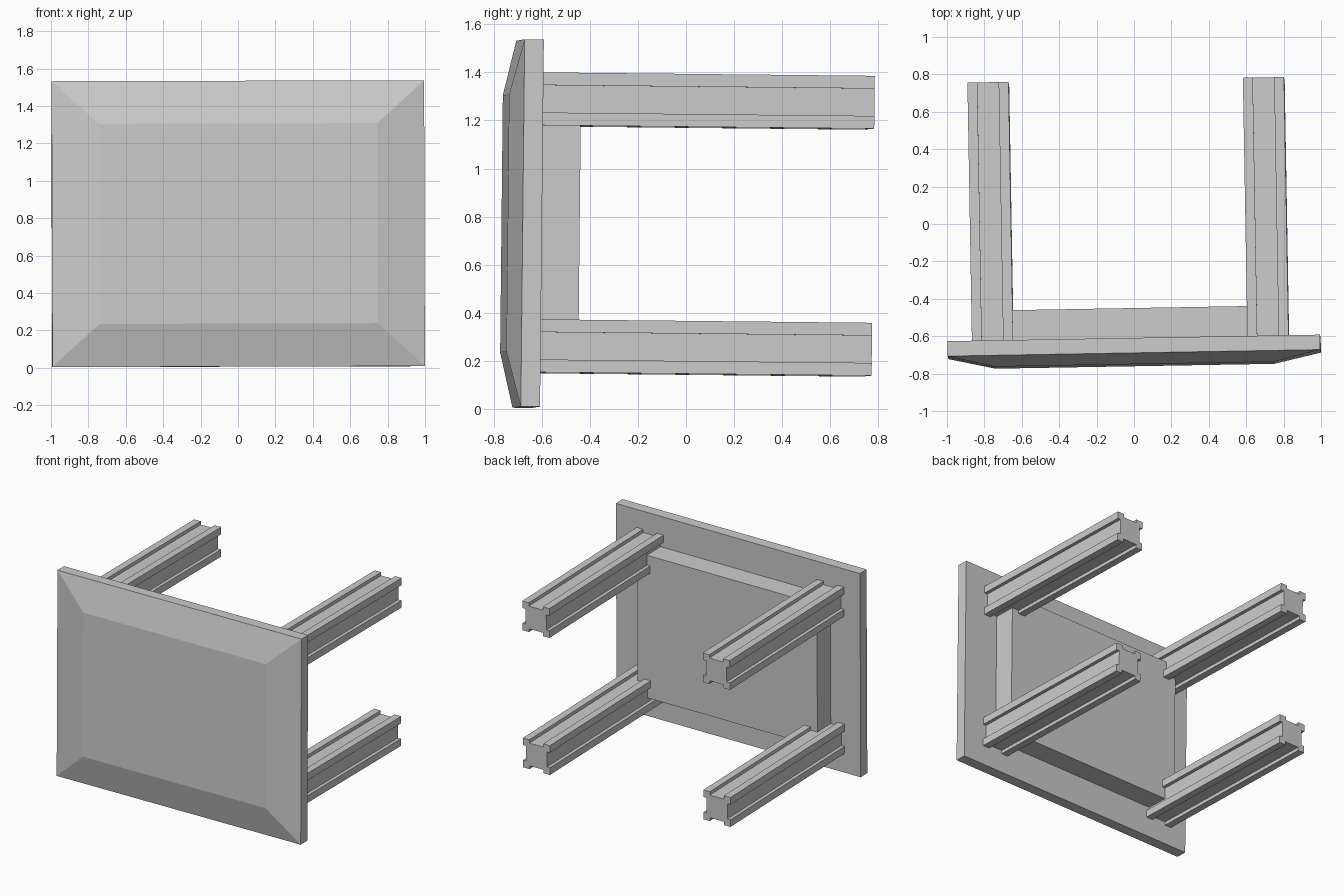
import bpy, bmesh, math
from mathutils import Matrix, Vector, Euler

if "Cube" in bpy.data.objects:
    bpy.data.objects.remove(bpy.data.objects["Cube"])

grey = bpy.data.materials.new("plain grey")
grey.diffuse_color = (0.6, 0.6, 0.6, 1)
grey.use_nodes = True
grey.node_tree.nodes["Principled BSDF"].inputs["Base Color"].default_value = grey.diffuse_color

# Whole table leans slightly about the back centre of its top
PIVOT = Vector((0, -0.617, 0.77))
TILT = Euler((math.radians(-0.6), math.radians(-0.15), math.radians(1.0))).to_matrix().to_4x4()
PLACE = Matrix.Translation(PIVOT) @ TILT


def loft(name, rings):
    """Join equal-length rings of (x, y, z) points and cap both ends."""
    bm = bmesh.new()
    loops = [[bm.verts.new(p) for p in ring] for ring in rings]
    n = len(loops[0])
    for a, b in zip(loops, loops[1:]):
        for i in range(n):
            j = (i + 1) % n
            bm.faces.new((a[i], a[j], b[j], b[i]))
    bm.faces.new(loops[0])
    bm.faces.new(loops[-1])
    bmesh.ops.recalc_face_normals(bm, faces=bm.faces)
    mesh = bpy.data.meshes.new(name)
    bm.to_mesh(mesh)
    bm.free()
    mesh.materials.append(grey)
    obj = bpy.data.objects.new(name, mesh)
    bpy.context.collection.objects.link(obj)
    obj.matrix_world = PLACE
    return obj


def rect(hx, hz, y, cx=0):
    return [(cx + sx * hx, y, sz * hz) for sx, sz in ((-1, -1), (1, -1), (1, 1), (-1, 1))]


# Table top: flat slab with a wide chamfer on its outer face
loft("table_top", [rect(0.996, 0.764, 0), rect(0.996, 0.764, -0.08), rect(0.745, 0.535, -0.138)])

# Solid apron block under the top, ending at the leg centres
loft("apron", [rect(0.735, 0.535, -0.002, -0.018), rect(0.735, 0.535, 0.162, -0.018)])

# Legs: square section with a shallow groove along each side
H, G, D = 0.11, 0.057, 0.025
quarter = [(H, H), (G, H), (G, H - D), (-G, H - D), (-G, H)]
section = []
for k in range(4):
    c, s = ((1, 0), (0, 1), (-1, 0), (0, -1))[k]
    section += [(x * c - z * s, x * s + z * c) for x, z in quarter]

for side, cx in (("left", -0.755), ("right", 0.718)):
    for level, cz in (("lower", -0.51), ("upper", 0.518)):
        loft(f"{level}_{side}_leg",
             [[(cx + x, y, cz + z) for x, z in section] for y in (-0.002, 1.382)])
